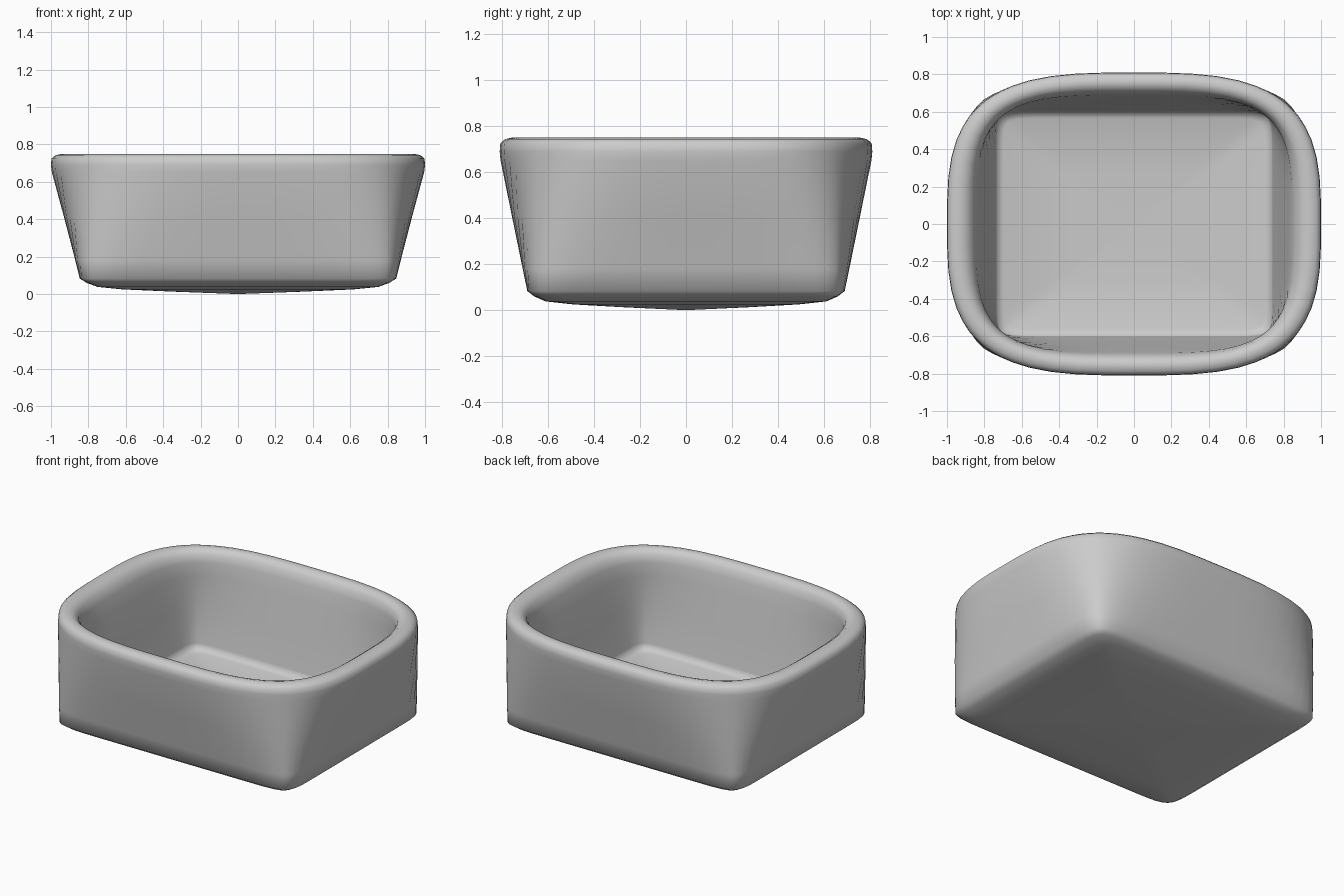
import bpy, bmesh, math

if "Cube" in bpy.data.objects:
    bpy.data.objects.remove(bpy.data.objects["Cube"])

SEG = 20  # segments per side


def ring(a, b, c, z):
    """Soft rectangle (superellipse) whose corner reaches c of the half sizes."""
    n = math.log(2) / -math.log(c)
    pts = []
    for q in range(4):
        for i in range(SEG):
            # walk round a square, denser towards its corners
            u, v = 1.0, math.sin(math.pi / 2 * (2 * i / SEG - 1))
            s = (abs(u) ** n + abs(v) ** n) ** (-1 / n)
            for _ in range(q):
                u, v = -v, u
            pts.append((a * u * s, b * v * s, z))
    return pts


# Profile from the underside, up the outer wall, over the rim, down to the floor
profile = [
    (0.35, 0.28, 0.96, 0.013),
    (0.62, 0.49, 0.96, 0.025),
    (0.75, 0.61, 0.96, 0.038),
    (0.81, 0.66, 0.958, 0.060),
    (0.846, 0.690, 0.955, 0.083),
    (0.87, 0.71, 0.93, 0.18),
    (0.93, 0.757, 0.87, 0.41),
    (0.995, 0.806, 0.81, 0.65),
    (1.00, 0.81, 0.805, 0.69),
    (0.997, 0.807, 0.805, 0.725),
    (0.975, 0.787, 0.805, 0.743),
    (0.94, 0.757, 0.81, 0.75),
    (0.903, 0.730, 0.815, 0.743),
    (0.868, 0.705, 0.825, 0.718),
    (0.845, 0.69, 0.835, 0.67),
    (0.825, 0.675, 0.86, 0.58),
    (0.782, 0.64, 0.91, 0.38),
    (0.742, 0.604, 0.955, 0.15),
    (0.733, 0.597, 0.96, 0.12),
    (0.70, 0.565, 0.96, 0.108),
    (0.35, 0.28, 0.96, 0.095),
]

# Basin body
bm = bmesh.new()
rings = [[bm.verts.new(p) for p in ring(*s)] for s in profile]
n = len(rings[0])
for lo, hi in zip(rings, rings[1:]):
    for i in range(n):
        j = (i + 1) % n
        bm.faces.new((lo[i], lo[j], hi[j], hi[i]))

# Shallow dished underside and floor
under = bm.verts.new((0, 0, 0.0))
floor = bm.verts.new((0, 0, 0.085))
for i in range(n):
    j = (i + 1) % n
    bm.faces.new((under, rings[0][j], rings[0][i]))
    bm.faces.new((floor, rings[-1][i], rings[-1][j]))
bmesh.ops.recalc_face_normals(bm, faces=bm.faces)
for f in bm.faces:
    f.smooth = True

mesh = bpy.data.meshes.new("basin")
bm.to_mesh(mesh)
bm.free()
basin = bpy.data.objects.new("basin", mesh)
bpy.context.collection.objects.link(basin)
